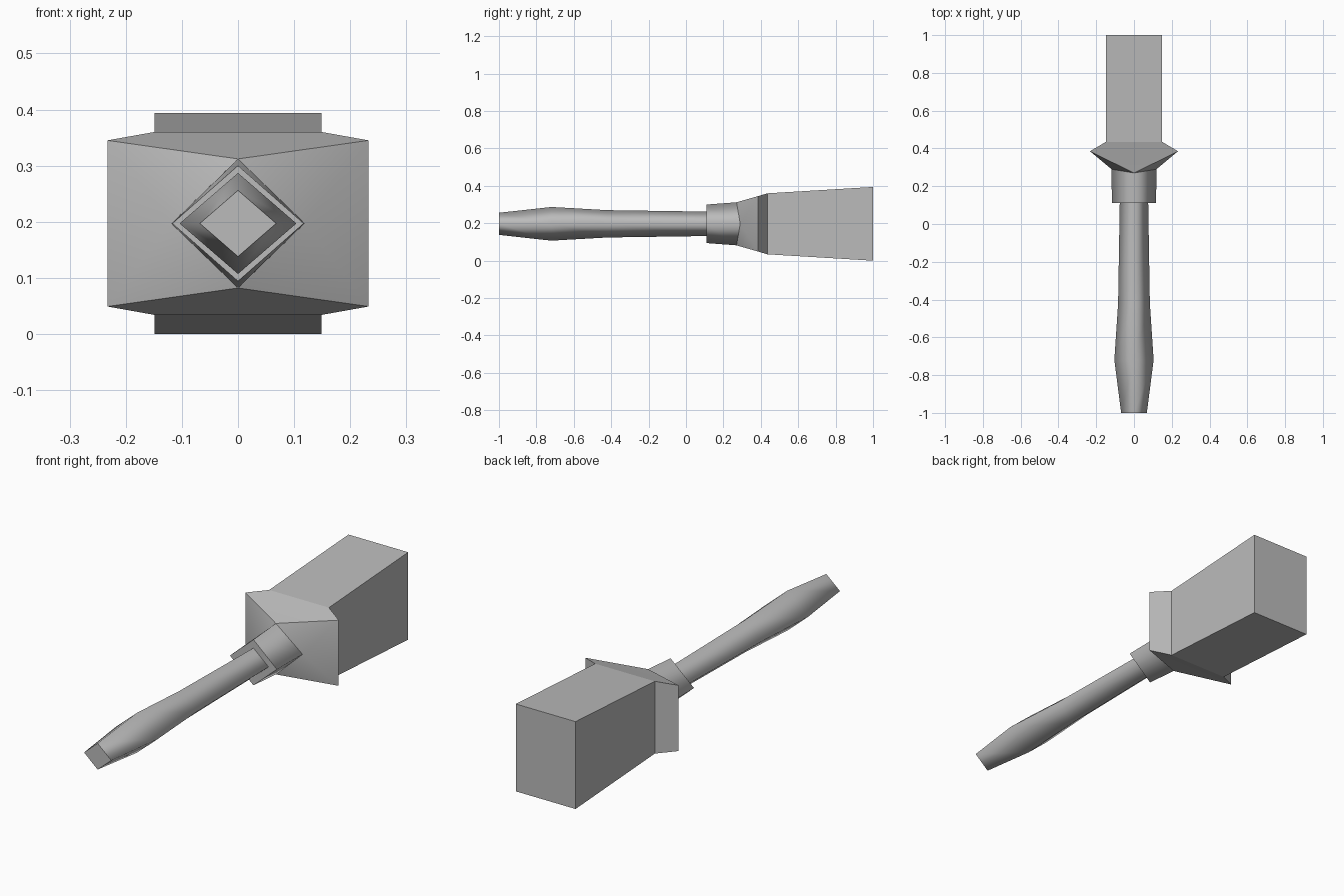
import bpy
import bmesh
from math import radians

MID = 0.197  # height of the long axis

cube = bpy.data.objects.get("Cube")
if cube:
    bpy.data.objects.remove(cube, do_unlink=True)

grey = bpy.data.materials.new("plain grey")
grey.use_nodes = True
COLOUR = (0.5, 0.5, 0.5, 1)
grey.diffuse_color = COLOUR
grey.node_tree.nodes["Principled BSDF"].inputs["Base Color"].default_value = COLOUR


def diamond(y, hx, hz, bow=0):
    """Four points: top, left, bottom, right; side points shifted by bow."""
    return [(0, y, MID + hz), (hx, y + bow, MID),
            (0, y, MID - hz), (-hx, y + bow, MID)]


def rect(y, hx, hz):
    return [(-hx, y, MID + hz), (hx, y, MID + hz),
            (hx, y, MID - hz), (-hx, y, MID - hz)]


def add_rings(bm, rings):
    return [[bm.verts.new(p) for p in ring] for ring in rings]


def bridge(bm, a, b):
    for i in range(4):
        j = (i + 1) % 4
        bm.faces.new((a[i], a[j], b[j], b[i]))


def finish(name, bm):
    bmesh.ops.recalc_face_normals(bm, faces=bm.faces)
    mesh = bpy.data.meshes.new(name)
    bm.to_mesh(mesh)
    bm.free()
    mesh.materials.append(grey)
    obj = bpy.data.objects.new(name, mesh)
    bpy.context.collection.objects.link(obj)
    return obj


def loft(name, rings, smooth):
    """Skin the rings; end caps stay flat so that their rims are sharp."""
    bm = bmesh.new()
    loops = add_rings(bm, rings)
    for a, b in zip(loops, loops[1:]):
        bridge(bm, a, b)
    for f in bm.faces:
        f.smooth = smooth
    bm.faces.new(loops[0])
    bm.faces.new(loops[-1])
    return finish(name, bm)


# Slim grip, swelling towards its end
loft("handle", [diamond(-1, 0.068, 0.059), diamond(-0.72, 0.104, 0.09),
                diamond(-0.42, 0.084, 0.073), diamond(0.13, 0.075, 0.065)], True)

# Diamond collar where the grip enters the head
loft("collar", [diamond(0.11, 0.117, 0.103),
                diamond(0.27, 0.119, 0.115, 0.02)], True)

# Flared shoulder: diamond widening into a rectangle, then stepping in
bm = bmesh.new()
d, wide, narrow = add_rings(bm, [diamond(0.27, 0.119, 0.115, 0.02),
                                 rect(0.385, 0.233, 0.148),
                                 rect(0.435, 0.149, 0.163)])
for i in range(4):
    j = (i + 1) % 4
    bm.faces.new((d[i], wide[i], wide[j]))
    bm.faces.new((d[i], wide[j], d[j]))
bridge(bm, wide, narrow)
shoulder = finish("shoulder", bm)
bpy.ops.object.select_all(action='DESELECT')
shoulder.select_set(True)
bpy.context.view_layer.objects.active = shoulder
bpy.ops.object.shade_smooth_by_angle(angle=radians(30))

# Solid block head, slightly deeper at the far end
loft("head", [rect(0.435, 0.149, 0.163), rect(1, 0.149, 0.197)], False)
